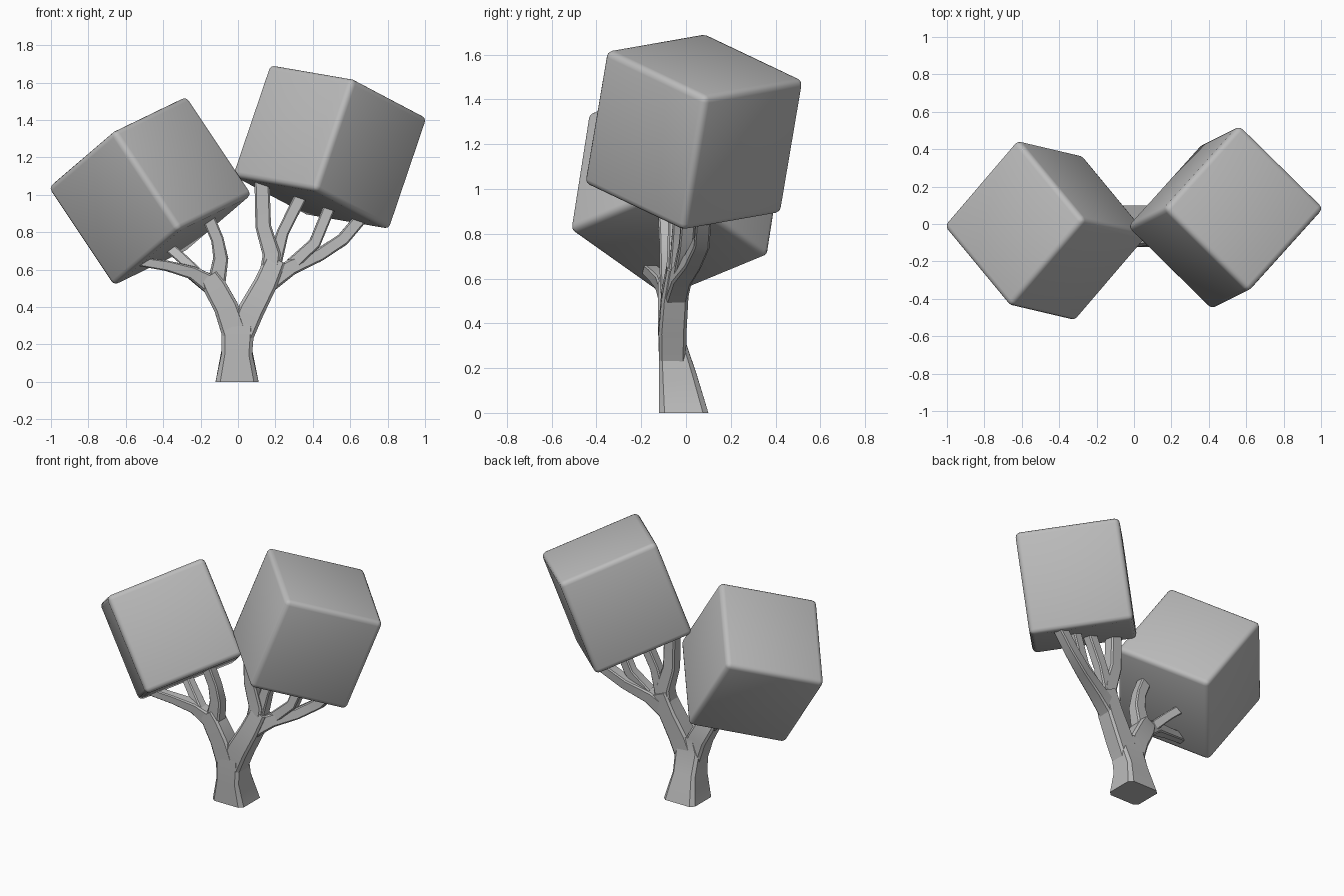
import bpy
import bmesh
import math
from mathutils import Vector, Matrix

cube = bpy.data.objects.get("Cube")
if cube:
    bpy.data.objects.remove(cube, do_unlink=True)

# One plain grey for the whole tree
grey = bpy.data.materials.new("plain grey")
grey.use_nodes = True
colour = (0.5, 0.5, 0.5, 1)
grey.diffuse_color = colour
grey.node_tree.nodes["Principled BSDF"].inputs["Base Color"].default_value = colour


def add_object(name, bm, angle):
    bmesh.ops.recalc_face_normals(bm, faces=bm.faces)
    mesh = bpy.data.meshes.new(name)
    bm.to_mesh(mesh)
    bm.free()
    mesh.materials.append(grey)
    obj = bpy.data.objects.new(name, mesh)
    bpy.context.collection.objects.link(obj)
    bpy.ops.object.select_all(action="DESELECT")
    obj.select_set(True)
    bpy.context.view_layer.objects.active = obj
    bpy.ops.object.shade_smooth_by_angle(angle=math.radians(angle))
    return obj


def foliage(name, centre, right, up, size=0.64):
    """Tilted block with softly rounded edges."""
    z = Vector(up).normalized()
    x = Vector(right)
    x = (x - z * x.dot(z)).normalized()
    y = z.cross(x)
    turn = Matrix((x, y, z)).transposed().to_4x4()
    bm = bmesh.new()
    bmesh.ops.create_cube(bm, size=size)
    bmesh.ops.bevel(bm, geom=bm.edges[:], offset=0.03, segments=3,
                    profile=0.5, affect="EDGES")
    bm.transform(Matrix.Translation(centre) @ turn)
    return add_object(name, bm, 60)


def limb(name, stations):
    """Loft a chamfered square section; station = x, y, z, half width, half depth."""
    corner = 0.78
    section = [(1, -corner), (1, corner), (corner, 1), (-corner, 1),
               (-1, corner), (-1, -corner), (-corner, -1), (corner, -1)]
    points = [Vector(s[:3]) for s in stations]
    bm = bmesh.new()
    rings = []
    for i, (x, y, z, w, d) in enumerate(stations):
        along = points[min(i + 1, len(points) - 1)] - points[max(i - 1, 0)]
        if z == 0:
            along = Vector((0, 0, 1))   # keep the foot flat on the ground
        side = Vector((0, 1, 0)).cross(along).normalized()
        depth = along.cross(side).normalized()
        rings.append([bm.verts.new(points[i] + side * a * w + depth * b * d)
                      for a, b in section])
    for low, high in zip(rings, rings[1:]):
        for k in range(8):
            n = (k + 1) % 8
            bm.faces.new((low[k], low[n], high[n], high[k]))
    bm.faces.new(rings[0])
    bm.faces.new(rings[-1])
    return add_object(name, bm, 35)


# Foliage blocks
foliage("left_foliage", (0.49, 0.035, 1.255), (0.44, -0.43, -0.07), (0.2, 0.1, 0.59))
foliage("right_foliage", (-0.47, -0.035, 1.02), (0.39, 0.45, 0.18), (-0.34, 0.08, 0.51))

# Trunk and the two main limbs
limb("trunk", [(-0.005, -0.01, 0, 0.115, 0.11), (-0.006, -0.037, 0.16, 0.082, 0.085),
               (0, -0.06, 0.3, 0.088, 0.062), (0, -0.06, 0.4, 0.05, 0.055)])
limb("left_limb", [(0.01, -0.06, 0.24, 0.07, 0.06), (0.07, -0.06, 0.38, 0.07, 0.062),
                   (0.145, -0.05, 0.52, 0.062, 0.06), (0.2, -0.035, 0.65, 0.055, 0.05)])
limb("right_limb", [(-0.01, -0.06, 0.24, 0.07, 0.06), (-0.065, -0.065, 0.4, 0.065, 0.06),
                    (-0.125, -0.07, 0.51, 0.062, 0.055), (-0.16, -0.08, 0.57, 0.05, 0.045)])

# Left branches
limb("left_inner_branch", [(0.16, -0.045, 0.55, 0.05, 0.05), (0.18, -0.04, 0.68, 0.048, 0.045),
                           (0.135, -0.04, 0.83, 0.042, 0.04), (0.128, -0.04, 1.08, 0.04, 0.038)])
limb("left_upper_branch", [(0.195, -0.035, 0.64, 0.04, 0.04), (0.24, -0.03, 0.8, 0.032, 0.032),
                           (0.34, -0.02, 1.0, 0.034, 0.032)])
limb("left_outer_branch", [(0.16, -0.045, 0.53, 0.055, 0.05), (0.28, -0.02, 0.61, 0.042, 0.045),
                           (0.43, 0.03, 0.675, 0.034, 0.038), (0.56, 0.07, 0.76, 0.034, 0.035),
                           (0.67, 0.08, 0.89, 0.034, 0.034)])
limb("left_middle_branch", [(0.29, -0.02, 0.63, 0.035, 0.035), (0.41, 0, 0.74, 0.032, 0.032),
                            (0.5, 0.02, 0.96, 0.032, 0.032)])

# Right branches
limb("right_inner_branch", [(-0.12, -0.07, 0.5, 0.05, 0.045), (-0.092, -0.08, 0.66, 0.04, 0.038),
                            (-0.11, -0.085, 0.76, 0.034, 0.034), (-0.16, -0.09, 0.88, 0.034, 0.034)])
limb("right_outer_branch", [(-0.13, -0.07, 0.51, 0.055, 0.045), (-0.25, -0.1, 0.585, 0.035, 0.038),
                            (-0.38, -0.14, 0.62, 0.028, 0.03), (-0.54, -0.17, 0.645, 0.024, 0.028)])
limb("right_middle_branch", [(-0.21, -0.09, 0.57, 0.032, 0.035), (-0.3, -0.05, 0.66, 0.028, 0.03),
                             (-0.38, -0.01, 0.73, 0.028, 0.028)])
